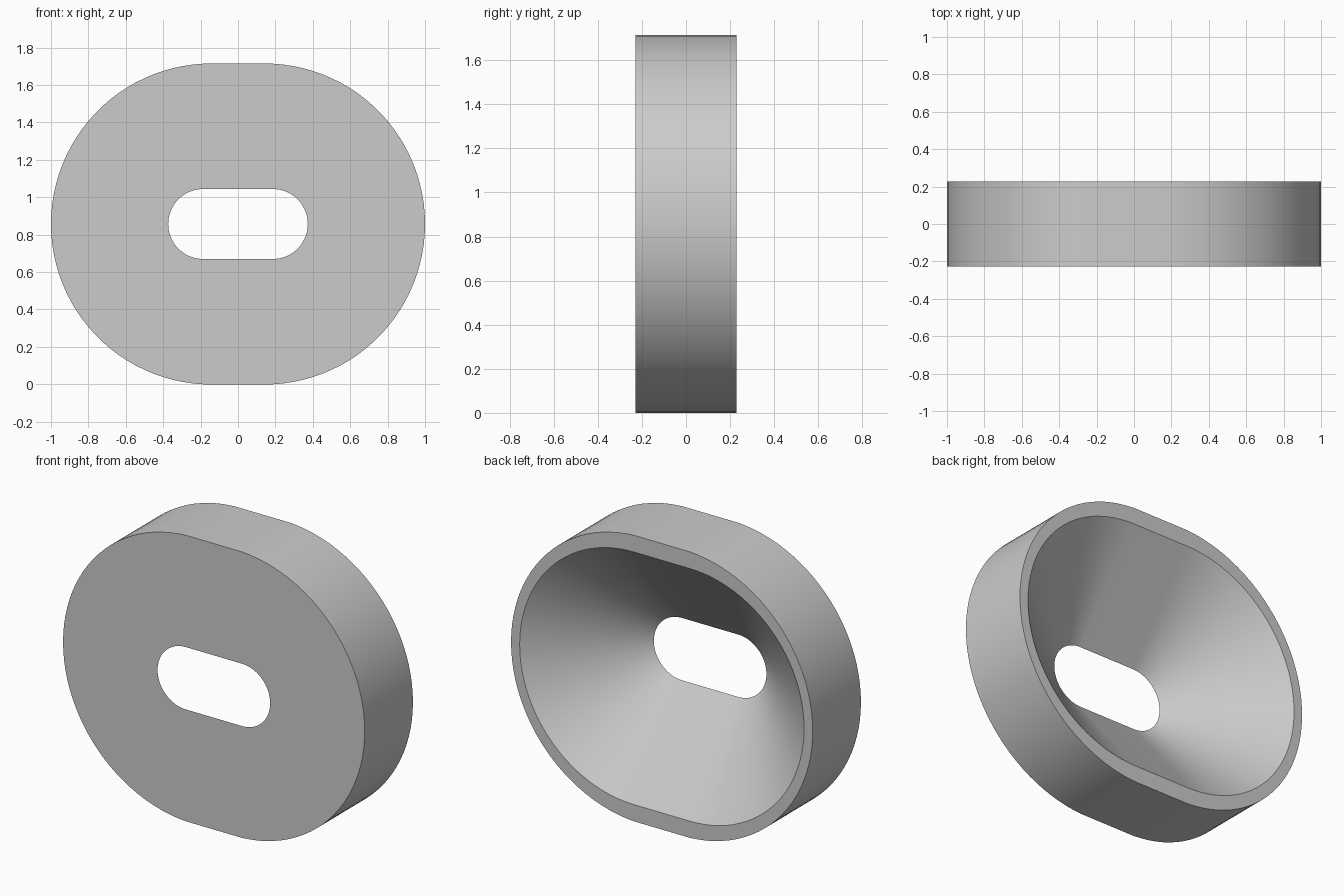
import bpy
import bmesh
import math

cube = bpy.data.objects.get("Cube")
if cube:
    bpy.data.objects.remove(cube, do_unlink=True)

HALF_DEPTH = 0.2285
CENTRE_Z = 0.857
FLAT = 0.186      # half length of the straight runs
SEGMENTS = 48     # per rounded end


def slot_outline(tip, height):
    """Straight top and bottom joined by arcs through (FLAT, +-height) and (tip, 0)."""
    sag = tip - FLAT
    radius = (sag ** 2 + height ** 2) / (2 * sag)
    centre = tip - radius
    sweep = math.atan2(height, FLAT - centre)
    points = []
    for side in (1, -1):
        for i in range(SEGMENTS + 1):
            a = sweep * (2 * i / SEGMENTS - 1)
            points.append((side * (centre + radius * math.cos(a)),
                           side * radius * math.sin(a)))
    return points


def ring(bm, tip, height, y):
    return [bm.verts.new((x, y, CENTRE_Z + z)) for x, z in slot_outline(tip, height)]


# Light grey finish
grey = bpy.data.materials.new("light_grey")
grey.use_nodes = True
colour = (0.6, 0.6, 0.6, 1)
grey.diffuse_color = colour
grey.node_tree.nodes["Principled BSDF"].inputs["Base Color"].default_value = colour

# Closed skin: outer wall, back rim, funnel recess, front face
bm = bmesh.new()
rings = [
    ring(bm, 1.0, 0.857, -HALF_DEPTH),
    ring(bm, 1.0, 0.857, HALF_DEPTH),
    ring(bm, 0.943, 0.757, HALF_DEPTH),
    ring(bm, 0.373, 0.187, -HALF_DEPTH),
]
for k, first in enumerate(rings):
    second = rings[(k + 1) % len(rings)]
    for i in range(len(first)):
        j = (i + 1) % len(first)
        bm.faces.new((first[i], first[j], second[j], second[i]))
bmesh.ops.recalc_face_normals(bm, faces=bm.faces)

mesh = bpy.data.meshes.new("slotted_funnel_plate")
bm.to_mesh(mesh)
bm.free()
mesh.materials.append(grey)
plate = bpy.data.objects.new("slotted_funnel_plate", mesh)
bpy.context.collection.objects.link(plate)

# Smooth walls with crisp rims
bpy.ops.object.select_all(action='DESELECT')
plate.select_set(True)
bpy.context.view_layer.objects.active = plate
bpy.ops.object.shade_smooth_by_angle(angle=math.radians(30))
